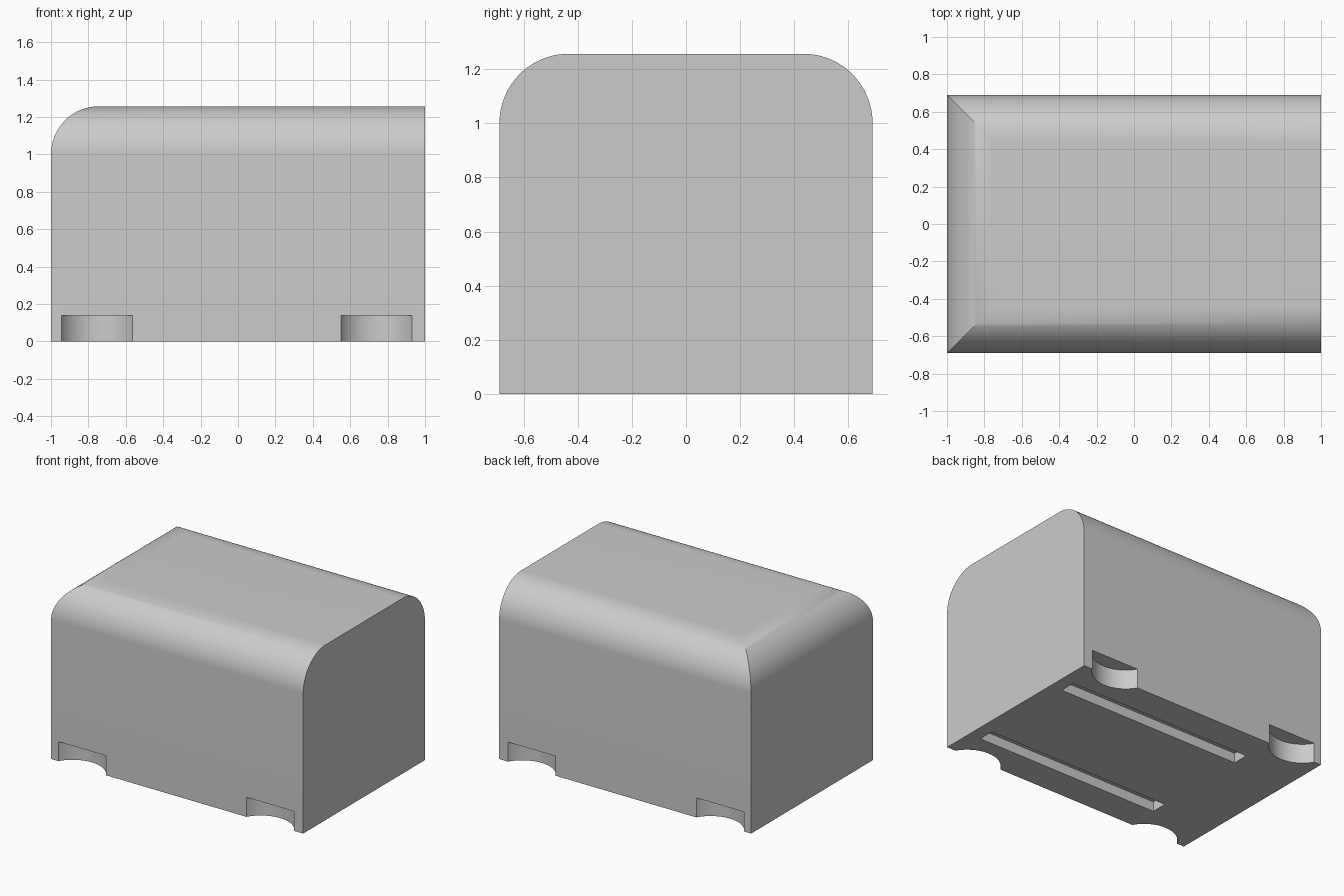
import bpy, bmesh, math
from mathutils import Matrix, Vector

if "Cube" in bpy.data.objects:
    bpy.data.objects.remove(bpy.data.objects["Cube"])

HX, HY, WALL, TOP = 1.0, 0.69, 1.0, 1.257
INSET = 0.255      # horizontal size of the rounded shoulder
STEPS = 24

grey = bpy.data.materials.new("light grey")
grey.diffuse_color = (0.6, 0.6, 0.6, 1)
grey.use_nodes = True
grey.node_tree.nodes["Principled BSDF"].inputs["Base Color"].default_value = grey.diffuse_color


def make_object(name, bm):
    bmesh.ops.recalc_face_normals(bm, faces=bm.faces)
    mesh = bpy.data.meshes.new(name)
    bm.to_mesh(mesh)
    bm.free()
    mesh.materials.append(grey)
    obj = bpy.data.objects.new(name, mesh)
    bpy.context.collection.objects.link(obj)
    return obj


# Body: stacked rectangles, shrinking along a quarter arc on three sides
rings = [(0.0, 0.0)]
for i in range(STEPS + 1):
    a = math.pi / 2 * i / STEPS
    rings.append((INSET * (1 - math.cos(a)), WALL + (TOP - WALL) * math.sin(a)))

bm = bmesh.new()
loops = []
for d, z in rings:
    corners = [(-HX + d, -HY + d), (HX, -HY + d), (HX, HY - d), (-HX + d, HY - d)]
    loops.append([bm.verts.new((x, y, z)) for x, y in corners])
for low, high in zip(loops, loops[1:]):
    for k in (0, 2, 3):
        n = (k + 1) % 4
        bm.faces.new((low[k], low[n], high[n], high[k]))
bm.faces.new(loops[0][::-1])
bm.faces.new(loops[-1])
# flat end as one face
bm.faces.new([r[1] for r in loops] + [r[2] for r in reversed(loops)])
body = make_object("body_shell", bm)

# Cutter: four round corner wells and two slots under the base
bm = bmesh.new()
for x in (-0.754, 0.74):
    for side in (-1, 1):
        bmesh.ops.create_cone(bm, cap_ends=True, segments=64, radius1=0.218,
                              radius2=0.218, depth=0.28,
                              matrix=Matrix.Translation((x, side * (HY + 0.108), 0)))
for side in (-1, 1):
    place = Matrix.Translation((0.175, side * 0.41, 0))
    size = Matrix.Diagonal(Vector((1.46, 0.115, 0.14, 1)))
    bmesh.ops.create_cube(bm, size=1, matrix=place @ size)
cutter = make_object("base_cutter", bm)
cutter.hide_render = True

# Cut the wells and slots, then remove the helper
mod = body.modifiers.new("base cuts", 'BOOLEAN')
mod.operation = 'DIFFERENCE'
mod.solver = 'EXACT'
mod.object = cutter
bpy.context.view_layer.objects.active = body
body.select_set(True)
cutter.select_set(False)
bpy.ops.object.modifier_apply(modifier=mod.name)
bpy.data.objects.remove(cutter)

# Smooth the curves, keep the corners sharp
bpy.ops.object.shade_smooth_by_angle(angle=math.radians(30))
